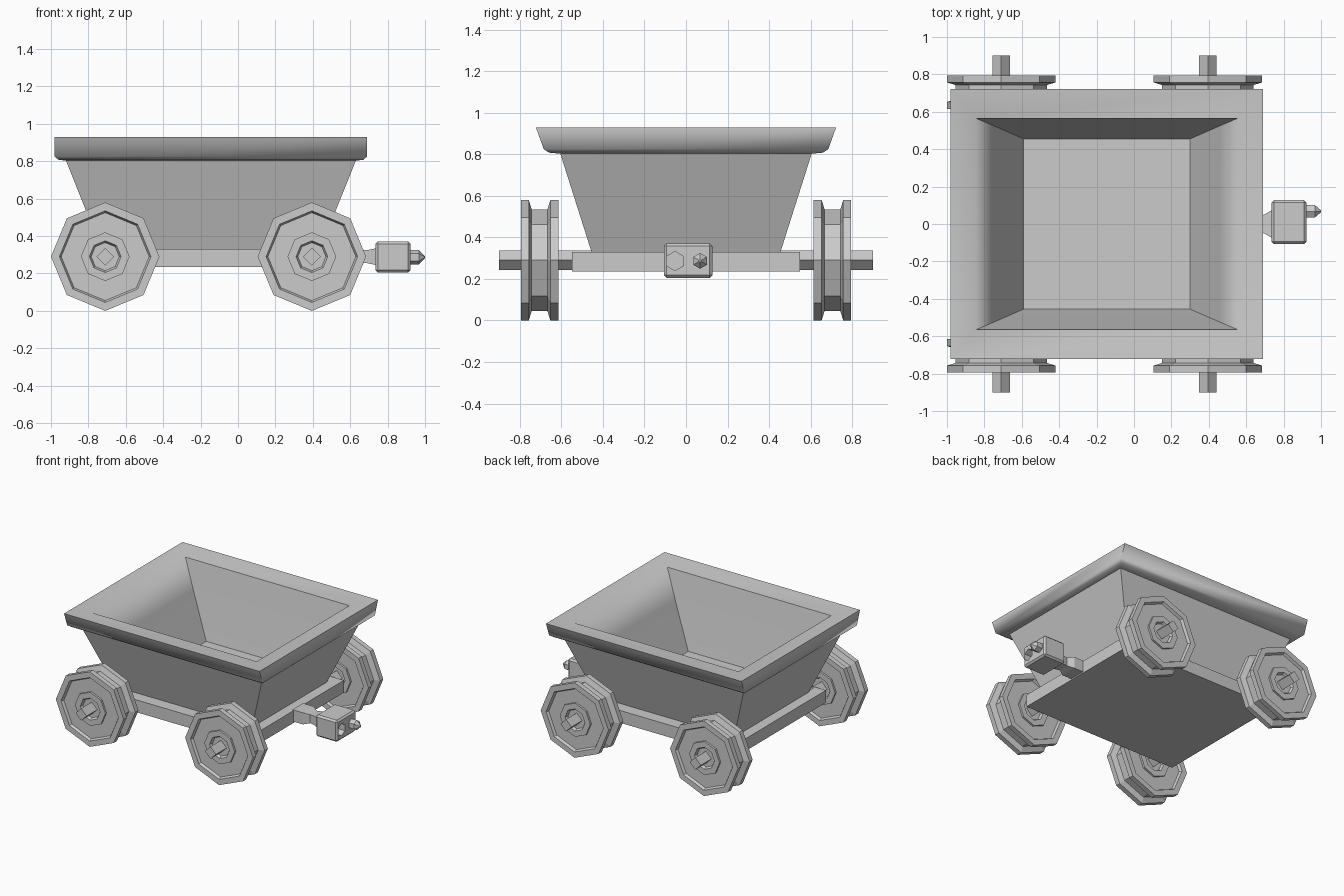
import bpy, bmesh
from math import cos, sin, pi, radians
from mathutils import Vector

if "Cube" in bpy.data.objects:
    bpy.data.objects.remove(bpy.data.objects["Cube"])

CX = -0.145          # middle of the tub and chassis
AXLE_Z = 0.29


def loft(name, rings, cap=True, closed=False):
    """Skin a list of rings (equal point counts) into one mesh object."""
    bm = bmesh.new()
    rows = [[bm.verts.new(p) for p in ring] for ring in rings]
    pairs = list(zip(rows, rows[1:]))
    if closed:
        pairs.append((rows[-1], rows[0]))
    for a, b in pairs:
        n = len(a)
        for i in range(n):
            j = (i + 1) % n
            bm.faces.new((a[i], a[j], b[j], b[i]))
    if cap and not closed:
        bm.faces.new(rows[0])
        bm.faces.new(rows[-1])
    bmesh.ops.recalc_face_normals(bm, faces=bm.faces)
    me = bpy.data.meshes.new(name)
    bm.to_mesh(me)
    bm.free()
    ob = bpy.data.objects.new(name, me)
    bpy.context.collection.objects.link(ob)
    return ob


def rect_z(hx, hy, z):
    return [(CX + sx * hx, sy * hy, z) for sx, sy in ((-1, -1), (1, -1), (1, 1), (-1, 1))]


def rect_x(x, hy, hz, y=0.0, z=AXLE_Z):
    return [(x, y + sy * hy, z + sz * hz) for sy, sz in ((-1, -1), (1, -1), (1, 1), (-1, 1))]


def ring_y(x, y, r, n):
    return [(x + r * sin(2 * pi * i / n), y, AXLE_Z + r * cos(2 * pi * i / n)) for i in range(n)]


def hex_x(x, r, y, z):
    return [(x, y + r * sin(pi * i / 3), z + r * cos(pi * i / 3)) for i in range(6)]


# Tub: outer wall, flared rim, sloping lip and inner walls down to the floor
tub = loft("tub", [rect_z(*p) for p in (
    (0.585, 0.455, 0.33), (0.775, 0.605, 0.803), (0.815, 0.66, 0.808),
    (0.835, 0.685, 0.825), (0.835, 0.723, 0.93), (0.70, 0.565, 0.91),
    (0.605, 0.525, 0.70), (0.445, 0.455, 0.37))])
bpy.context.view_layer.objects.active = tub
tub.select_set(True)
bpy.ops.object.shade_smooth_by_angle(angle=radians(60))
tub.select_set(False)

# Chassis slab
loft("chassis", [rect_z(0.665, 0.55, 0.235), rect_z(0.665, 0.55, 0.33)])

# Axles and grooved octagonal wheels
half = [(0.245, 0.038), (0.29, 0.052), (0.29, 0.09), (0.245, 0.09),
        (0.235, 0.07), (0.13, 0.07), (0.13, 0.085), (0.085, 0.085),
        (0.075, 0.065), (0.03, 0.065)]
profile = half + [(r, -w) for r, w in reversed(half)]
for end, x in (("rear", -0.71), ("front", 0.395)):
    loft(end + "_axle", [ring_y(x, y, 0.047, 4) for y in (-0.9, 0.9)])
    for side, y in (("right", -0.705), ("left", 0.705)):
        loft(f"{end}_{side}_wheel", [ring_y(x, y + w, r, 8) for r, w in profile], closed=True)

# Coupler stem: block, narrow neck, flare
loft("coupler_stem", [rect_x(*p) for p in (
    (0.51, 0.065, 0.045), (0.60, 0.065, 0.045), (0.645, 0.04, 0.033),
    (0.69, 0.048, 0.035), (0.74, 0.075, 0.045))])

# Coupler head with bevelled edges and a hexagonal socket
head = loft("coupler_head", [rect_x(x, 0.117, 0.083, 0.01, 0.288) for x in (0.735, 0.922)])
bevel = head.modifiers.new("bevel", 'BEVEL')
bevel.width = 0.013
bevel.segments = 1
socket = loft("socket_cutter", [hex_x(x, 0.046, -0.053, 0.286) for x in (0.84, 1.0)])
socket.hide_render = True
socket.hide_viewport = True
cut = head.modifiers.new("socket", 'BOOLEAN')
cut.operation = 'DIFFERENCE'
cut.object = socket

# Coupler pin with pointed tip
loft("coupler_pin", [hex_x(x, r, 0.068, 0.287) for x, r in ((0.90, 0.038), (0.967, 0.038), (1.0, 0.006))])
